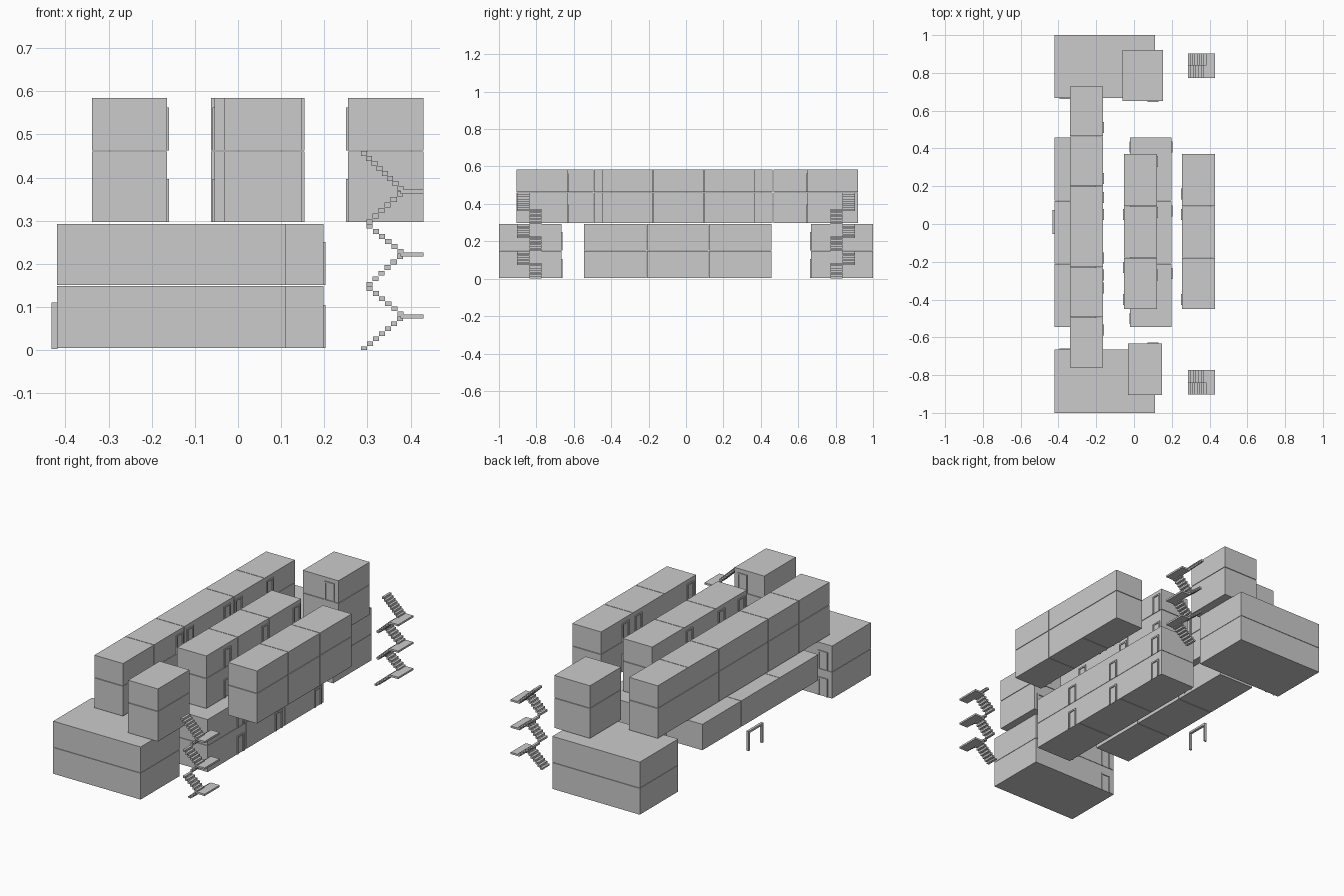
import bpy, bmesh
from mathutils import Vector, Matrix

if "Cube" in bpy.data.objects:
    bpy.data.objects.remove(bpy.data.objects["Cube"])


def boxes_object(name, boxes):
    """One mesh object from (x0, x1, y0, y1, z0, z1) boxes."""
    bm = bmesh.new()
    for x0, x1, y0, y1, z0, z1 in boxes:
        m = Matrix.Translation(((x0 + x1) / 2, (y0 + y1) / 2, (z0 + z1) / 2)) \
            @ Matrix.Diagonal((x1 - x0, y1 - y0, z1 - z0, 1))
        bmesh.ops.create_cube(bm, size=1, matrix=m)
    me = bpy.data.meshes.new(name)
    bm.to_mesh(me)
    bm.free()
    ob = bpy.data.objects.new(name, me)
    bpy.context.collection.objects.link(ob)
    return ob


GROUND, SECOND = (0.005, 0.149), (0.151, 0.293)
THIRD, FOURTH = (0.297, 0.460), (0.463, 0.585)
GAP = 0.0015


def row(name, x0, x1, cuts, floors):
    """Row of room modules, split along y at the cuts."""
    boxes = []
    for z0, z1 in floors:
        for i, (a, b) in enumerate(zip(cuts, cuts[1:])):
            boxes.append((x0, x1, a + (GAP if i else 0),
                          b - (GAP if i < len(cuts) - 2 else 0), z0, z1))
    boxes_object(name, boxes)


# lower storeys
low, high = (GROUND, SECOND), (THIRD, FOURTH)
row("south_end_block", -0.42, 0.11, [-1.0, -0.665], low)
row("north_end_block", -0.42, 0.11, [0.667, 1.0], low)
row("lower_east_row", -0.02, 0.198, [-0.545, -0.21, 0.122, 0.458], low)
row("lower_west_row", -0.42, -0.202, [-0.545, -0.21, 0.122, 0.458], (SECOND,))

# upper storeys
row("upper_west_row", -0.338, -0.165, [-0.76, -0.493, -0.23, 0.2, 0.465, 0.727], high)
row("upper_middle_row", -0.054, 0.123, [-0.45, -0.178, 0.095, 0.37], high)
row("upper_east_row", 0.255, 0.43, [-0.45, -0.178, 0.095, 0.37], high)
row("south_tower", -0.032, 0.148, [-0.905, -0.632], high)
row("north_tower", -0.062, 0.154, [0.65, 0.92], high)


def frame(axis, plane, out, c, z, w=0.058, h=0.1):
    """Door frame (two posts and a lintel) on a wall facing axis."""
    t, d = 0.008, 0.005
    p0, p1 = sorted((plane, plane + out * d))
    parts = [(c - w / 2, c - w / 2 + t, z, z + h), (c + w / 2 - t, c + w / 2, z, z + h),
             (c - w / 2 + t, c + w / 2 - t, z + h - t, z + h)]
    if axis == 'x':
        return [(p0, p1, a, b, e, f) for a, b, e, f in parts]
    return [(a, b, p0, p1, e, f) for a, b, e, f in parts]


def doors(name, axis, plane, out, centres, floors):
    boxes = []
    for f in floors:
        for c in centres:
            boxes += frame(axis, plane, out, c, f[0])
    boxes_object(name, boxes)


# door frames
doors("lower_east_doors", 'x', 0.198, 1, (-0.263, 0.068, 0.408), low)
doors("lower_inner_doors", 'x', -0.02, -1, (-0.5, 0.408), low)
doors("west_row_doors_top", 'x', -0.165, 1, (-0.27, -0.18, 0.14, 0.24, 0.51), (FOURTH,))
doors("west_row_doors_third", 'x', -0.165, 1, (-0.56, -0.34, 0.05, 0.51), (THIRD,))
doors("middle_row_east_doors", 'x', 0.123, 1, (-0.27, 0.06, 0.33), high)
doors("middle_row_west_doors", 'x', -0.054, -1, (-0.4, -0.23, 0.05), high)
doors("east_row_doors", 'x', 0.255, -1, (-0.4, 0.05, 0.16), high)
doors("south_block_doors", 'y', -0.665, 1, (-0.365,), low)
doors("north_block_doors", 'y', 0.667, -1, (-0.365,), low)
doors("south_tower_doors", 'y', -0.632, 1, (0.1,), high)
doors("north_tower_doors", 'y', 0.65, -1, (0.1,), high)
# free-standing entrance gate on the west side
boxes_object("west_gate", [(-0.432, -0.418, -0.053, -0.043, 0.003, 0.11),
                           (-0.432, -0.418, 0.065, 0.075, 0.003, 0.11),
                           (-0.432, -0.418, -0.043, 0.065, 0.099, 0.11)])

# zigzag stairs: (start x, start z, end x, end z, steps)
FLIGHTS = [(0.292, 0.003, 0.375, 0.073, 7), (0.377, 0.084, 0.305, 0.143, 6),
           (0.305, 0.153, 0.375, 0.217, 6), (0.377, 0.229, 0.305, 0.287, 6),
           (0.305, 0.298, 0.375, 0.362, 6), (0.377, 0.375, 0.292, 0.456, 8)]


def stairs(name, side):
    def lane(a, b):
        return tuple(sorted((a * side, b * side)))
    boxes = []
    for k, (xa, za, xb, zb, n) in enumerate(FLIGHTS):
        y0, y1 = lane(0.838, 0.903) if k % 2 else lane(0.773, 0.838)
        for i in range(n):
            x = xa + (xb - xa) * i / (n - 1)
            z = za + (zb - za) * i / (n - 1)
            boxes.append((x - 0.007, x + 0.007, y0, y1, max(0, z - 0.0055), z + 0.0055))
    y0, y1 = lane(0.773, 0.903)
    for z in (0.078, 0.222, 0.367):
        boxes.append((0.377, 0.43, y0, y1, z - 0.005, z + 0.005))
    boxes_object(name, boxes)


stairs("south_stairs", -1)
stairs("north_stairs", 1)
